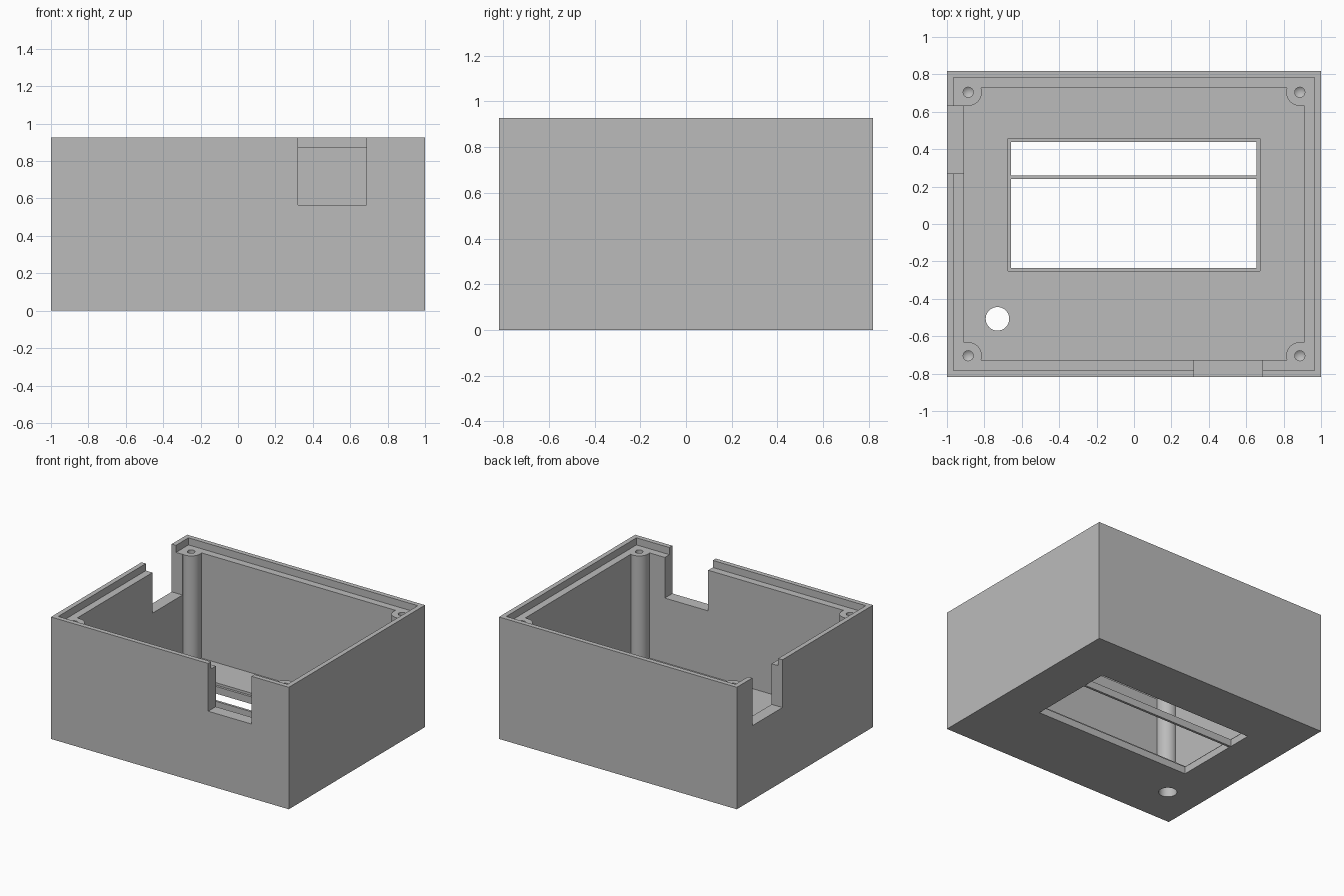
import bpy, bmesh, math

if "Cube" in bpy.data.objects:
    bpy.data.objects.remove(bpy.data.objects["Cube"])

X, Y, H = 1.0, 0.818, 0.927        # outer half sizes and height
IX, IY = 0.909, 0.727              # inner half sizes
FLOOR, LEDGE = 0.073, 0.873        # floor top and lid ledge heights
PX, PY, PR = 0.8865, 0.7045, 0.073  # screw post centre and radius

grey = bpy.data.materials.new("plain grey")
grey.diffuse_color = (0.5, 0.5, 0.5, 1)
grey.use_nodes = True
grey.node_tree.nodes["Principled BSDF"].inputs["Base Color"].default_value = grey.diffuse_color


def prism(name, points, z0, z1):
    """Extrude a counter-clockwise outline from z0 to z1."""
    bm = bmesh.new()
    low = [bm.verts.new((x, y, z0)) for x, y in points]
    high = [bm.verts.new((x, y, z1)) for x, y in points]
    n = len(points)
    bm.faces.new(low[::-1])
    bm.faces.new(high)
    for i in range(n):
        j = (i + 1) % n
        bm.faces.new((low[i], low[j], high[j], high[i]))
    mesh = bpy.data.meshes.new(name)
    bm.to_mesh(mesh)
    bm.free()
    obj = bpy.data.objects.new(name, mesh)
    bpy.context.collection.objects.link(obj)
    mesh.materials.append(grey)
    return obj


def box(name, x0, x1, y0, y1, z0, z1):
    return prism(name, [(x0, y0), (x1, y0), (x1, y1), (x0, y1)], z0, z1)


def circle(cx, cy, r, n):
    return [(cx + r * math.cos(2 * math.pi * i / n),
             cy + r * math.sin(2 * math.pi * i / n)) for i in range(n)]


def cut(cutter):
    """Subtract a cutter from the case, then remove it."""
    mod = case.modifiers.new("cut", 'BOOLEAN')
    mod.operation, mod.solver, mod.object = 'DIFFERENCE', 'EXACT', cutter
    bpy.context.view_layer.objects.active = case
    bpy.ops.object.modifier_apply(modifier=mod.name)
    bpy.data.objects.remove(cutter)


# Solid case block
case = box("case_shell", -X, X, -Y, Y, 0, H)

# Lid rebate around the rim
cut(box("rebate", -0.964, 0.964, -0.782, 0.782, LEDGE, H + 0.1))

# Main cavity, its outline leaving a rounded screw post in each corner
a = math.asin((IX - PX) / PR)
arc = []
for i in range(17):
    t = (1.5 * math.pi + a) + (math.pi - a - 1.5 * math.pi - a) * i / 16
    arc.append((PX + PR * math.cos(t), PY + PR * math.sin(t)))
outline = []
for sx, sy in ((1, 1), (-1, 1), (-1, -1), (1, -1)):
    corner = [(sx * x, sy * y) for x, y in arc]
    outline += corner if sx * sy > 0 else corner[::-1]
cut(prism("cavity", outline, FLOOR, LEDGE + 0.02))

# Blind screw holes with conical bottoms
for sx in (-1, 1):
    for sy in (-1, 1):
        hole = prism("screw_hole", circle(sx * PX, sy * PY, 0.027, 24), 0.62, H)
        bm = bmesh.new()
        bm.from_mesh(hole.data)
        bm.faces.ensure_lookup_table()
        bmesh.ops.poke(bm, faces=[bm.faces[0]])
        min(bm.verts, key=lambda v: (v.co.x - sx * PX) ** 2 + (v.co.y - sy * PY) ** 2).co.z = 0.6
        bm.to_mesh(hole.data)
        bm.free()
        cut(hole)

# Cable notches in the front and left walls
cut(box("front_notch", 0.322, 0.687, -Y - 0.1, -IY + 0.03, 0.564, H + 0.1))
cut(box("left_notch", -X - 0.1, -IX + 0.03, 0.27, 0.632, 0.564, H + 0.1))

# Display window: shallow inner recess, two openings with a thin bar between
cut(box("window_recess", -0.675, 0.673, -0.252, 0.457, 0.0545, 0.15))
cut(box("window_large", -0.657, 0.655, -0.235, 0.24, -0.1, 0.15))
cut(box("window_small", -0.657, 0.655, 0.258, 0.439, -0.1, 0.15))

# Round button hole through the floor
cut(prism("button_hole", circle(-0.73, -0.507, 0.063, 40), -0.1, 0.2))

# Smooth curved walls, keep edges sharp
bpy.ops.object.select_all(action='DESELECT')
case.select_set(True)
bpy.context.view_layer.objects.active = case
bpy.ops.object.shade_smooth_by_angle(angle=math.radians(30))
